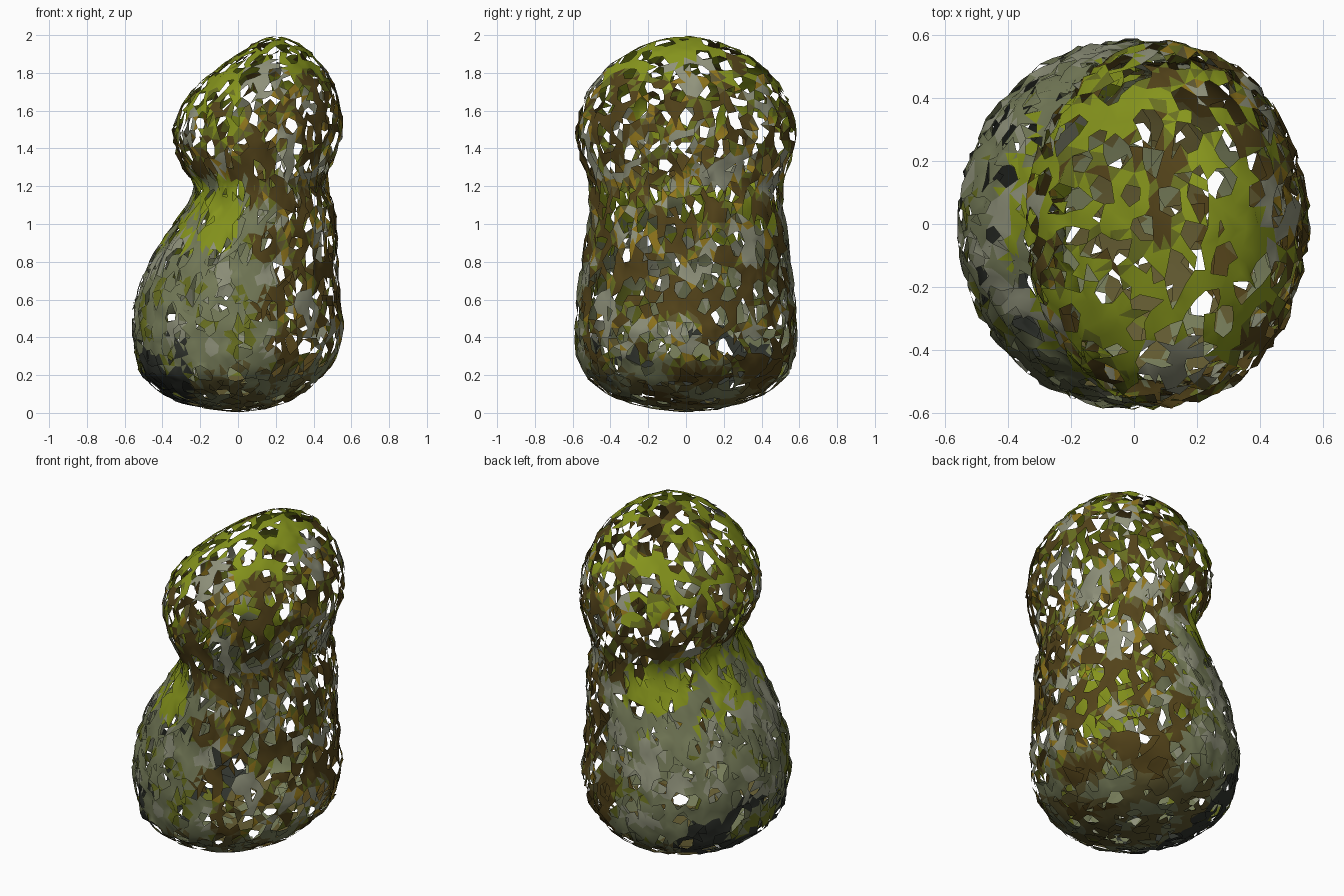
import bpy, bmesh, math, random
from mathutils import Vector, noise

if "Cube" in bpy.data.objects:
    bpy.data.objects.remove(bpy.data.objects["Cube"])

# Silhouette rows: z, left x, right x, half depth y
ROWS = [(0, 0, 0, 0), (.015, -.15, .13, .17), (.05, -.31, .26, .31), (.1, -.41, .35, .43),
        (.2, -.52, .46, .545), (.3, -.545, .53, .58), (.45, -.565, .56, .595), (.6, -.55, .545, .58),
        (.8, -.475, .53, .555), (1.0, -.345, .525, .53), (1.1, -.27, .515, .515), (1.2, -.225, .465, .51),
        (1.3, -.295, .495, .545), (1.4, -.34, .535, .578), (1.5, -.35, .56, .585), (1.6, -.32, .55, .565),
        (1.7, -.25, .53, .525), (1.8, -.15, .48, .455), (1.9, -.01, .40, .335), (1.96, .09, .32, .21),
        (1.99, .16, .25, .09), (2.0, .2, .2, 0)]
ARC = [0]
for p, q in zip(ROWS, ROWS[1:]):
    ARC.append(ARC[-1] + math.hypot(q[0] - p[0], q[3] - p[3]))


def section(t):
    s = t * ARC[-1]
    i = max(k for k in range(len(ROWS) - 1) if ARC[k] <= s)
    f = (s - ARC[i]) / (ARC[i + 1] - ARC[i])
    return [a + (b - a) * f for a, b in zip(ROWS[i], ROWS[i + 1])]


def surface(t, a, grow):
    z, x0, x1, hy = section(t)
    cx, hx = (x0 + x1) / 2, (x1 - x0) / 2
    return Vector((cx + (hx + grow * min(1, hx * 5)) * math.cos(a),
                   (hy + grow * min(1, hy * 5)) * math.sin(a), z - grow * math.cos(math.pi * t)))


def is_dense(p):
    return ((p.z < 1.25 and p.x < .17 + .15 * noise.noise(p * 3)) or p.z < .3
            or 1.17 < p.z < 1.28 + .1 * noise.noise(p * 4))


COLOURS = {"lime": (.24, .30, .012), "moss": (.14, .16, .015), "grey_green": (.18, .20, .10),
           "pale_grey": (.28, .29, .20), "brown": (.085, .055, .010), "gold": (.28, .18, .012),
           "charcoal": (.03, .034, .027), "earth": (.12, .10, .03)}
NAMES = list(COLOURS)
MATS = []
for n, c in COLOURS.items():
    m = bpy.data.materials.new(n)
    m.diffuse_color = (*c, 1)
    m.use_nodes = True
    m.node_tree.nodes["Principled BSDF"].inputs["Base Color"].default_value = m.diffuse_color
    MATS.append(m)


def colour_of(p):
    n = noise.noise(p * 6) + random.uniform(-.15, .15)
    if p.z < .3 + .3 * n and p.x < -.25:
        name = "charcoal"
    elif p.z > 1.75 + .3 * n or (p.x < .02 and p.z > 1.5 + .4 * n):
        name = "lime" if n > -.22 else "moss" if n > -.4 else "brown"
    elif p.x < .05 and .85 + .3 * n < p.z < 1.25:
        name = "lime" if n > -.1 else "grey_green"
    elif p.z < .2 + .3 * n:
        name = "earth" if n < .25 else "grey_green"
    elif p.x < .17 + .2 * n and p.z < 1.1:
        name = "pale_grey" if n > .2 else "grey_green" if n > -.35 else "moss"
    else:
        name = ("brown" if n < 0 else "moss" if n < .1 else
                "earth" if n < .18 else "gold" if n < .28 else "pale_grey")
    return NAMES.index(name)


def make_shell(name, seed, spacing, grow, dense_only):
    random.seed(seed)
    # evenly scattered surface points
    cells, pts, params = {}, [], []
    for _ in range(40000):
        t, a = random.uniform(.002, .998), random.uniform(0, 2 * math.pi)
        if random.random() > section(t)[3] / .6 + .02:
            continue
        p = surface(t, a, grow)
        k = tuple(math.floor(c / spacing) for c in p)
        near = (q for i in (-1, 0, 1) for j in (-1, 0, 1) for l in (-1, 0, 1)
                for q in cells.get((k[0] + i, k[1] + j, k[2] + l), ()))
        if all((p - q).length > spacing for q in near):
            cells.setdefault(k, []).append(p)
            pts.append(p)
            params.append((math.pi * t, a))
    # triangulate on an egg, then move points to the real surface
    bm = bmesh.new()
    for th, a in params:
        bm.verts.new((math.sin(th) * math.cos(a), math.sin(th) * math.sin(a), -1.5 * math.cos(th)))
    home = dict(zip(list(bm.verts), pts))
    bmesh.ops.convex_hull(bm, input=list(bm.verts))
    bmesh.ops.recalc_face_normals(bm, faces=list(bm.faces))
    for v in bm.verts:
        p = home[v]
        out = Vector((p.x - .05, p.y, 0)).normalized()
        v.co = p + out * random.uniform(-.014, .008)
    # punch irregular openings
    blocked, holes = set(), []
    order = list(bm.verts)
    random.shuffle(order)
    for v in order:
        chance = .22 if is_dense(v.co) else .85 if v.co.z > 1.2 else .65
        if v not in blocked and random.random() < chance:
            holes.append(v)
            for e in v.link_edges:
                w = e.other_vert(v)
                blocked.add(w)
                if random.random() < .55:
                    blocked.update(f.other_vert(w) for f in w.link_edges)
    bmesh.ops.delete(bm, geom=holes, context='VERTS')
    gone = []
    for f in bm.faces:
        c = f.calc_center_median()
        if (dense_only and not is_dense(c)) or random.random() < .06:
            gone.append(f)
    bmesh.ops.delete(bm, geom=gone, context='FACES')
    for f in bm.faces:
        f.material_index = colour_of(f.calc_center_median())
        f.smooth = True
    me = bpy.data.meshes.new(name)
    bm.to_mesh(me)
    bm.free()
    for m in MATS:
        me.materials.append(m)
    bpy.context.collection.objects.link(bpy.data.objects.new(name, me))


# open web over the whole form, plus an overlapping layer on the solid areas
make_shell("outer_web", 4, .032, -.002, False)
make_shell("inner_shards", 9, .045, -.014, True)
